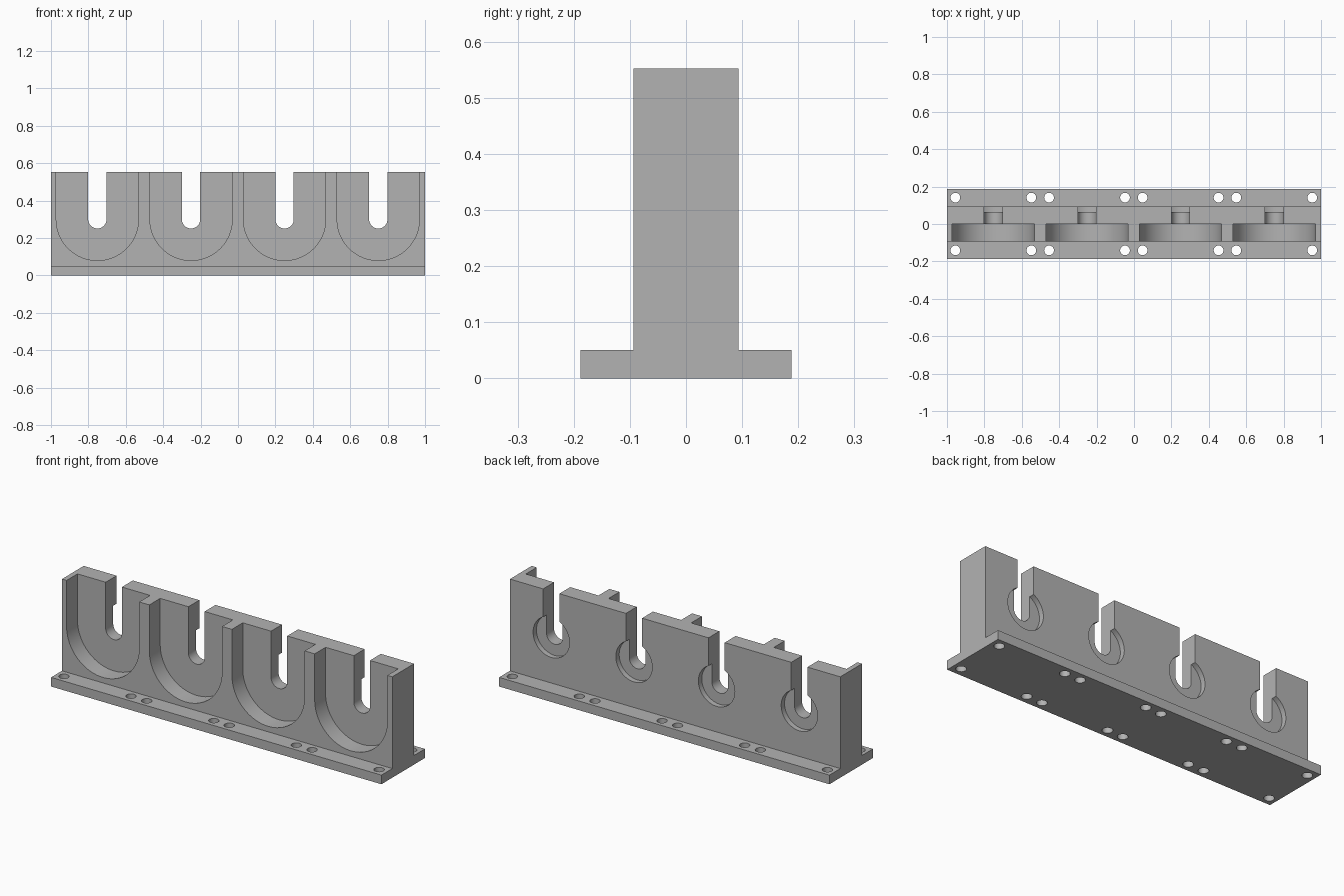
import bpy, bmesh, math
from mathutils import Vector

if "Cube" in bpy.data.objects:
    bpy.data.objects.remove(bpy.data.objects["Cube"])

TOP, BASE_H = 0.552, 0.05
BASE_Y, WALL_Y = 0.188, 0.094
AXIS_Z = 0.30                      # height of the slot and pocket centres
BAYS = (-0.752, -0.251, 0.249, 0.75)

grey = bpy.data.materials.new("light grey")
grey.diffuse_color = (0.45, 0.45, 0.45, 1)
grey.use_nodes = True
grey.node_tree.nodes["Principled BSDF"].inputs["Base Color"].default_value = grey.diffuse_color


def prism(name, points, direction):
    """Extrude a closed flat outline along a direction."""
    bm = bmesh.new()
    face = bm.faces.new([bm.verts.new(p) for p in points])
    moved = bmesh.ops.extrude_face_region(bm, geom=[face])["geom"]
    bmesh.ops.translate(bm, vec=Vector(direction),
                        verts=[v for v in moved if isinstance(v, bmesh.types.BMVert)])
    bmesh.ops.recalc_face_normals(bm, faces=bm.faces)
    mesh = bpy.data.meshes.new(name)
    bm.to_mesh(mesh)
    bm.free()
    obj = bpy.data.objects.new(name, mesh)
    bpy.context.collection.objects.link(obj)
    mesh.materials.append(grey)
    return obj


def u_cutter(name, x, radius, y0, y1):
    """Round-bottomed channel that is open at the top."""
    pts = [(x + radius * math.cos(a), y0, AXIS_Z + radius * math.sin(a))
           for a in (math.pi + math.pi * i / 40 for i in range(41))]
    pts += [(x + radius, y0, TOP + 0.1), (x - radius, y0, TOP + 0.1)]
    return prism(name, pts, (0, y1 - y0, 0))


def disc(u, v, radius, n):
    return [(u + radius * math.cos(2 * math.pi * i / n),
             v + radius * math.sin(2 * math.pi * i / n)) for i in range(n)]


# Flanged rail: inverted T profile run along x
half = [(BASE_Y, 0), (BASE_Y, BASE_H), (WALL_Y, BASE_H), (WALL_Y, TOP)]
profile = half + [(-y, z) for y, z in reversed(half)]
rail = prism("slotted_rail", [(-1, y, z) for y, z in profile], (2, 0, 0))

cutters = []
for x in BAYS:
    # Wide front pocket, narrow through slot, round recess at the back
    cutters.append(u_cutter("pocket_cutter", x, 0.22, -0.15, 0.0))
    cutters.append(u_cutter("slot_cutter", x, 0.049, -0.2, 0.2))
    ring = [(u, 0.065, v) for u, v in disc(x, AXIS_Z, 0.11, 64)]
    cutters.append(prism("recess_cutter", ring, (0, 0.1, 0)))
    # Four mounting holes through the flanges
    for dx in (-0.203, 0.203):
        for y in (-0.141, 0.141):
            hole = [(u, v, -0.05) for u, v in disc(x + dx, y, 0.026, 32)]
            cutters.append(prism("hole_cutter", hole, (0, 0, 0.15)))

bpy.context.view_layer.objects.active = rail
rail.select_set(True)
for cutter in cutters:
    mod = rail.modifiers.new("cut", 'BOOLEAN')
    mod.operation = 'DIFFERENCE'
    mod.solver = 'EXACT'
    mod.object = cutter
    bpy.ops.object.modifier_apply(modifier=mod.name)
    bpy.data.objects.remove(cutter)

bpy.ops.object.shade_smooth_by_angle(angle=math.radians(30))
